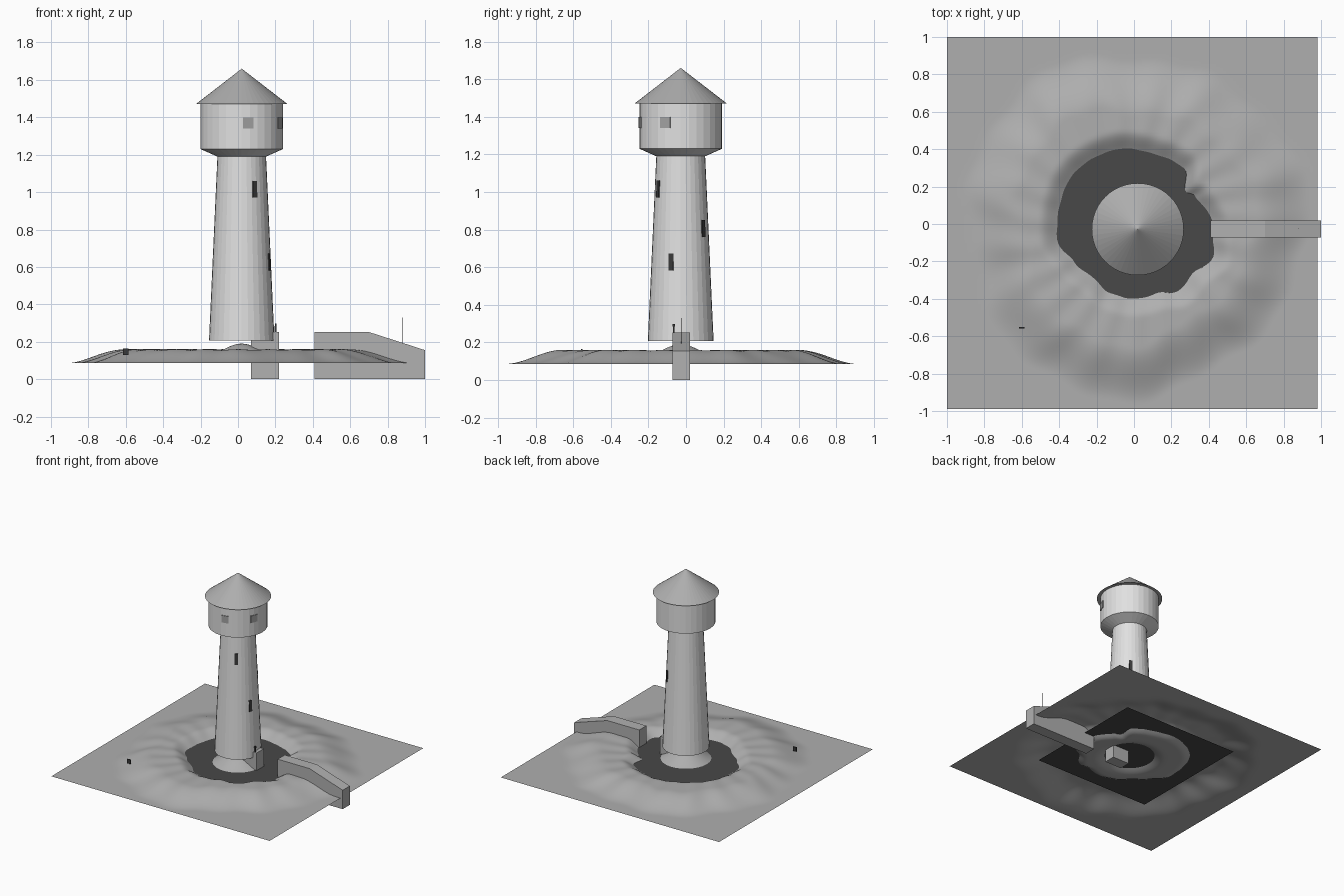
import bpy, bmesh, math
from mathutils import Matrix, Vector

if "Cube" in bpy.data.objects:
    bpy.data.objects.remove(bpy.data.objects["Cube"])

CX, CY = 0.02, -0.028          # tower axis


def mat(name, v):
    m = bpy.data.materials.new(name)
    m.diffuse_color = (v, v, v, 1)
    m.use_nodes = True
    m.node_tree.nodes["Principled BSDF"].inputs["Base Color"].default_value = m.diffuse_color
    return m


STONE = mat("pale stone", 0.75)
ROOF = mat("roof grey", 0.42)
EARTH = mat("earth grey", 0.43)
BRIDGE = mat("bridge grey", 0.44)
WATER = mat("dark water", 0.065)
DARK = mat("dark opening", 0.04)
PANE = mat("grey pane", 0.36)


def add(name, bm, material):
    bmesh.ops.recalc_face_normals(bm, faces=bm.faces[:])
    me = bpy.data.meshes.new(name)
    bm.to_mesh(me)
    bm.free()
    me.materials.append(material)
    ob = bpy.data.objects.new(name, me)
    bpy.context.collection.objects.link(ob)
    return ob


def lathe(name, profile, material, n=32):
    """Spin (radius, z) points round the tower axis, closing both ends."""
    bm = bmesh.new()
    rings = []
    for r, z in profile:
        if r == 0:
            rings.append([bm.verts.new((CX, CY, z))] * n)
        else:
            rings.append([bm.verts.new((CX + r * math.cos(2 * math.pi * i / n),
                                        CY + r * math.sin(2 * math.pi * i / n), z))
                          for i in range(n)])
    for a, b in zip(rings, rings[1:]):
        for i in range(n):
            j = (i + 1) % n
            quad = list(dict.fromkeys((a[i], a[j], b[j], b[i])))
            bm.faces.new(quad)
    for ring in (rings[0], rings[-1]):
        if ring[0] is not ring[1]:
            bm.faces.new(ring)
    return add(name, bm, material)


def box(name, lo, hi, material):
    bm = bmesh.new()
    size = Vector(hi) - Vector(lo)
    mid = (Vector(hi) + Vector(lo)) / 2
    bmesh.ops.create_cube(bm, size=1, matrix=Matrix.Translation(mid) @ Matrix.Diagonal((*size, 1)))
    return add(name, bm, material)


def window(name, angle, r, z, w, h, material, lean=0.0):
    """Thin plate set against the round wall at a given angle."""
    bm = bmesh.new()
    m = (Matrix.Translation((CX, CY, 0)) @ Matrix.Rotation(math.radians(angle), 4, 'Z')
         @ Matrix.Translation((r, 0, z)) @ Matrix.Rotation(-lean, 4, 'Y')
         @ Matrix.Diagonal((0.009, w, h, 1)))
    bmesh.ops.create_cube(bm, size=1, matrix=m)
    return add(name, bm, material)


# Tower shaft, corbel, drum and roof
lathe("tower_shaft", [(0.175, 0.207), (0.13, 1.19)], STONE)
lathe("tower_drum", [(0.13, 1.19), (0.22, 1.23), (0.22, 1.47)], STONE)
lathe("tower_roof", [(0.246, 1.47), (0, 1.66)], ROOF, 48)

# Slit windows climbing round the shaft, and square windows on the drum
lean = math.atan(0.045 / 0.983)
for i, (a, z) in enumerate([(-60, 1.015), (-19, 0.627), (54, 0.805)]):
    r = 0.175 - 0.045 * (z - 0.207) / 0.983
    window(f"slit_window_{i}", a, r, z, 0.026, 0.09, DARK, lean)
for i, a in enumerate((-81, -22)):
    window(f"drum_window_{i}", a, 0.219, 1.37, 0.057, 0.058, PANE)

# Ground with rampart, moat and island
SHORE = [(0, .42), (25, .36), (32, .325), (48, .40), (75, .39), (104, .41), (143, .42),
         (165, .41), (180, .41), (193, .42), (211, .38), (233, .36), (250, .39),
         (270, .40), (290, .39), (303, .43), (320, .41), (337, .46), (350, .43), (360, .42)]


def smooth(t):
    t = max(0.0, min(1.0, t))
    return t * t * (3 - 2 * t)


def shore(deg):
    for (a, ra), (b, rb) in zip(SHORE, SHORE[1:]):
        if deg <= b:
            return ra + (rb - ra) * smooth((deg - a) / (b - a))
    return SHORE[0][1]


def height(x, y):
    r = math.hypot(x, y)
    th = math.atan2(y, x)
    rs = shore(math.degrees(th) % 360)
    island = 0.105 * smooth(1 - math.hypot(x - CX, y - CY) / 0.27)
    bank = smooth((r - rs + 0.06) / 0.16)
    wob = 0.03 * math.sin(3 * th + 1) + 0.02 * math.sin(7 * th) + 0.012 * math.sin(17 * th + 2)
    slope = 1 - smooth((r - 0.62 - wob) / 0.30)
    ridge = 1 - 0.06 * (0.5 + 0.5 * math.sin(23 * th + 5 * r))
    return 0.085 + max(island, 0.075 * bank * slope * ridge)


bm = bmesh.new()
bmesh.ops.create_grid(bm, x_segments=110, y_segments=110, size=1)
for v in bm.verts:
    v.co.x = v.co.x * 0.99 - 0.01
    v.co.y = v.co.y * 0.995 + 0.005
    v.co.z = height(v.co.x, v.co.y)
for f in bm.faces:
    f.smooth = True
add("ground", bm, EARTH)

# Moat water sheet
bm = bmesh.new()
bmesh.ops.create_grid(bm, x_segments=1, y_segments=1, size=0.52,
                      matrix=Matrix.Translation((-0.02, 0, 0.108)))
add("moat_water", bm, WATER)

# Causeway with sloping end, and landing at the tower door
Y0, Y1 = -0.072, 0.02
bm = bmesh.new()
side = [bm.verts.new((x, Y0, z)) for x, z in
        [(0.41, 0), (1.0, 0), (1.0, 0.155), (0.70, 0.252), (0.41, 0.252)]]
face = bm.faces.new(side)
ext = bmesh.ops.extrude_face_region(bm, geom=[face])
bmesh.ops.translate(bm, vec=(0, Y1 - Y0, 0),
                    verts=[g for g in ext["geom"] if isinstance(g, bmesh.types.BMVert)])
add("causeway", bm, BRIDGE)
box("door_landing", (0.07, Y0, 0), (0.22, Y1, 0.252), BRIDGE)

# Tiny details: sentry by the door, thin pole on the causeway, low stone
box("sentry_body", (0.196, -0.069, 0.252), (0.206, -0.061, 0.285), DARK)
box("sentry_head", (0.197, -0.071, 0.285), (0.207, -0.059, 0.298), DARK)
box("causeway_pole", (0.879, -0.027, 0.19), (0.881, -0.025, 0.33), DARK)
box("low_stone", (-0.615, -0.558, 0.13), (-0.585, -0.55, 0.165), DARK)
